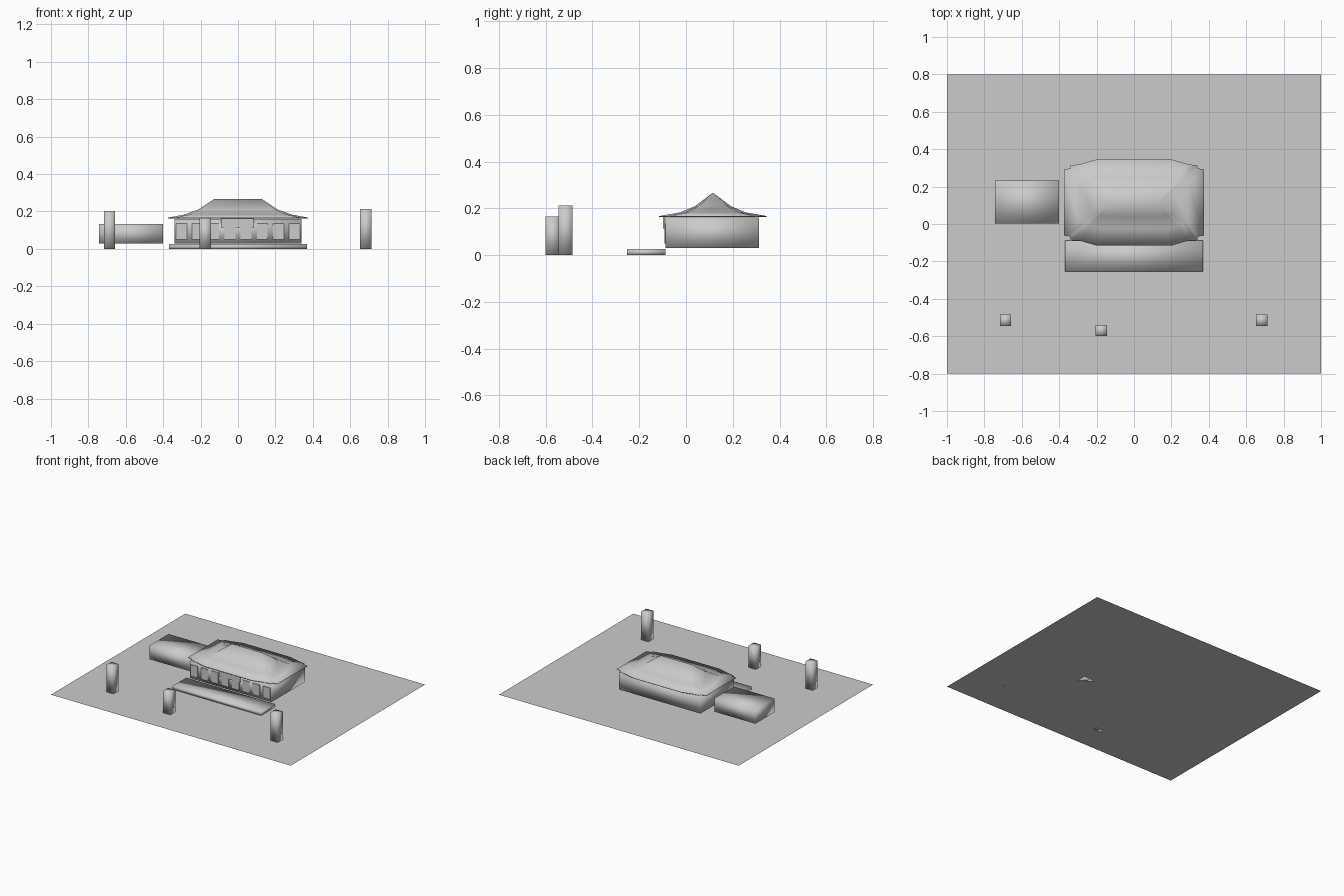
import bpy, bmesh

if "Cube" in bpy.data.objects:
    bpy.data.objects.remove(bpy.data.objects["Cube"])

stone = bpy.data.materials.new("plain grey")
stone.diffuse_color = (0.6, 0.6, 0.6, 1)
stone.use_nodes = True
stone.node_tree.nodes["Principled BSDF"].inputs["Base Color"].default_value = stone.diffuse_color


def finish(name, bm, smooth):
    bmesh.ops.recalc_face_normals(bm, faces=bm.faces)
    for f in bm.faces:
        f.smooth = smooth
    me = bpy.data.meshes.new(name)
    bm.to_mesh(me)
    bm.free()
    me.materials.append(stone)
    ob = bpy.data.objects.new(name, me)
    bpy.context.collection.objects.link(ob)
    return ob


def box(name, x, y, z, smooth=True):
    bm = bmesh.new()
    bmesh.ops.create_cube(bm, size=1)
    for v in bm.verts:
        v.co = [lo + (c + 0.5) * (hi - lo) for c, (lo, hi) in zip(v.co, (x, y, z))]
    return finish(name, bm, smooth)


# Courtyard sheet
bm = bmesh.new()
bm.faces.new([bm.verts.new((x, y, 0)) for x, y in
              ((-1, -0.8), (1, -0.8), (1, 0.8), (-1, 0.8))])
finish("courtyard", bm, False)

# Hall, front terrace and side wing
box("hall_walls", (-0.34, 0.34), (-0.087, 0.313), (0.03, 0.16))
box("front_terrace", (-0.37, 0.37), (-0.253, -0.088), (0, 0.025))
box("side_wing", (-0.742, -0.402), (0.003, 0.233), (0.03, 0.132))

# Free-standing posts
for i, (x, y, h) in enumerate(((-0.687, -0.515, 0.203),
                               (-0.175, -0.57, 0.165),
                               (0.683, -0.515, 0.212))):
    box(f"post_{i + 1}", (x - 0.03, x + 0.03), (y - 0.03, y + 0.03), (0, h))

# Front door panels and the blank board above the entrance
for i in range(8):
    x = (i - 3.5) * 0.0865
    box(f"door_panel_{i + 1}", (x - 0.029, x + 0.029),
        (-0.092, -0.086), (0.05, 0.135), False)
box("entrance_board", (-0.09, 0.085), (-0.098, -0.09), (0.113, 0.163), False)

# Curved hip roof: notched eave outline lofted up to a ridge
quarter = [(0.374, 0.177), (0.335, 0.183), (0.335, 0.198), (0.285, 0.206), (0.2, 0.23)]
outline = (quarter + [(-x, y) for x, y in reversed(quarter)]
           + [(-x, -y) for x, y in quarter]
           + [(x, -y) for x, y in reversed(quarter)])
RIDGE = 0.126
bm = bmesh.new()
rings = []
for t, s, z in ((1, 1, 0.167), (0.66, 0.6, 0.183), (0.35, 0.33, 0.21), (0, 0, 0.267)):
    ring = []
    for x, y in outline:
        sx = 1 if x > 0 else -1
        ring.append(bm.verts.new((sx * (RIDGE + (abs(x) - RIDGE) * t),
                                  0.115 + y * s, z)))
    rings.append(ring)
n = len(outline)
for a, b in zip(rings, rings[1:]):
    for i in range(n):
        j = (i + 1) % n
        bm.faces.new((a[i], a[j], b[j], b[i]))
bmesh.ops.remove_doubles(bm, verts=bm.verts, dist=0.0001)
roof = finish("hip_roof", bm, True)
if sum(p.normal.z for p in roof.data.polygons) < 0:
    roof.data.flip_normals()
thick = roof.modifiers.new("eave_thickness", 'SOLIDIFY')
thick.thickness = 0.004
thick.offset = -1
